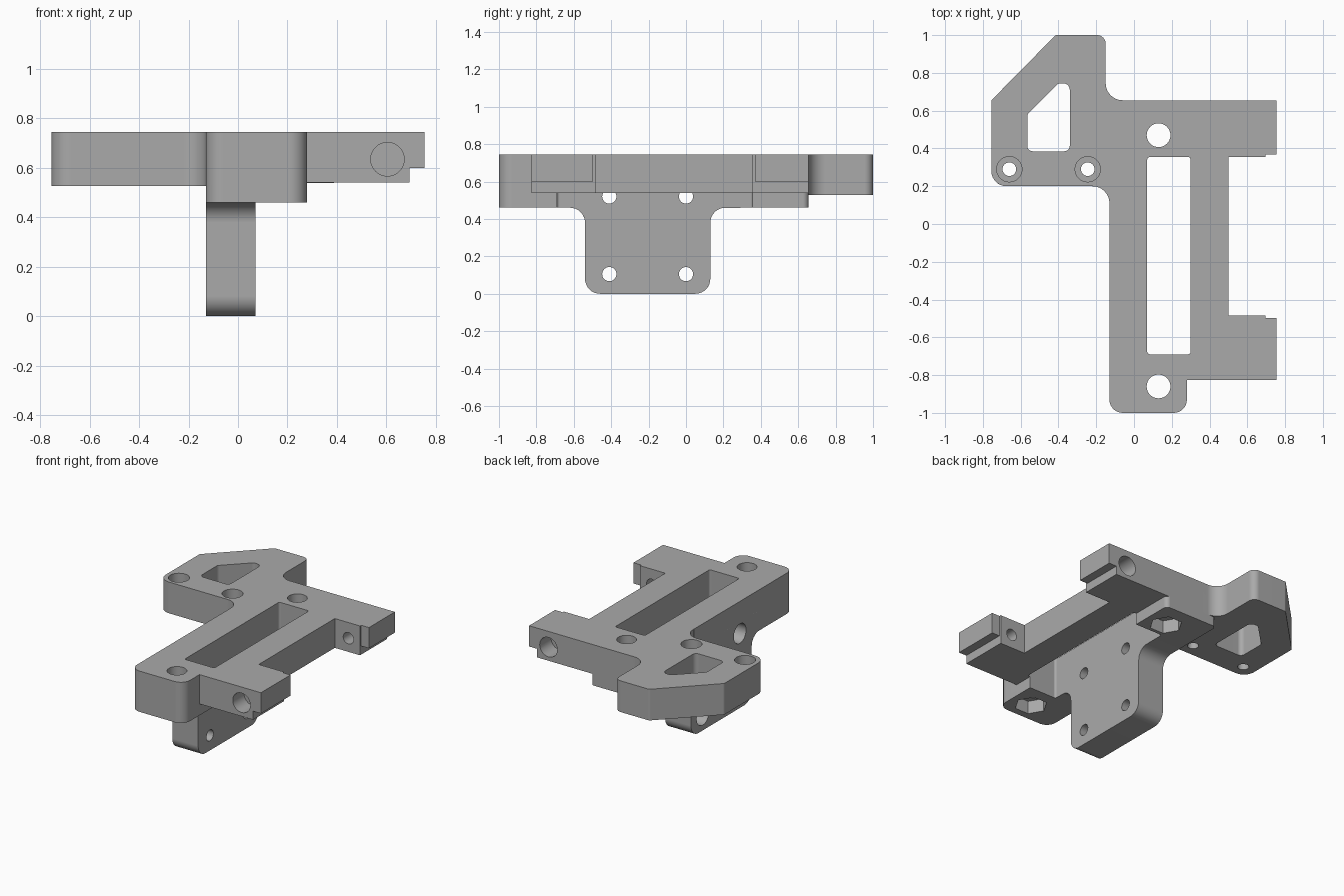
import bpy, bmesh, math
from mathutils import Vector, Matrix

if "Cube" in bpy.data.objects:
    bpy.data.objects.remove(bpy.data.objects["Cube"], do_unlink=True)

grey = bpy.data.materials.new("mid_grey")
grey.use_nodes = True
colour = (0.40, 0.40, 0.40, 1)
grey.diffuse_color = colour
grey.node_tree.nodes["Principled BSDF"].inputs["Base Color"].default_value = colour

TOP = 0.745


def rounded(points, steps=8):
    """Outline with each (x, y, radius) corner replaced by an arc."""
    out = []
    for i, (x, y, r) in enumerate(points):
        p = Vector((x, y))
        a = (Vector(points[i - 1][:2]) - p).normalized()
        b = (Vector(points[(i + 1) % len(points)][:2]) - p).normalized()
        if r == 0:
            out.append(p)
            continue
        half = a.angle(b) / 2
        centre = p + (a + b).normalized() * (r / math.sin(half))
        start = p + a * (r / math.tan(half)) - centre
        end = p + b * (r / math.tan(half)) - centre
        sweep = start.angle_signed(end)
        for k in range(steps + 1):
            t = -sweep * k / steps
            out.append(centre + Matrix.Rotation(t, 2) @ start)
    return out


def prism(name, outline, low, high, axis="z"):
    """Extrude an outline along z, x (outline in y, z) or y (outline in x, z)."""
    place = {"z": lambda u, v, w: (u, v, w),
             "x": lambda u, v, w: (w, u, v),
             "y": lambda u, v, w: (u, w, v)}[axis]
    bm = bmesh.new()
    face = bm.faces.new([bm.verts.new(place(p[0], p[1], low)) for p in outline])
    new = bmesh.ops.extrude_face_region(bm, geom=[face])["geom"]
    move = Vector(place(0, 0, high - low))
    bmesh.ops.translate(bm, vec=move, verts=[g for g in new if isinstance(g, bmesh.types.BMVert)])
    bmesh.ops.recalc_face_normals(bm, faces=bm.faces)
    mesh = bpy.data.meshes.new(name)
    bm.to_mesh(mesh)
    bm.free()
    mesh.materials.append(grey)
    obj = bpy.data.objects.new(name, mesh)
    bpy.context.collection.objects.link(obj)
    return obj


def box(u0, u1, v0, v1, r=0):
    return rounded([(u0, v0, r), (u1, v0, r), (u1, v1, r), (u0, v1, r)])


def circle(u, v, r, sides=32):
    return [(u + r * math.cos(math.tau * i / sides),
             v + r * math.sin(math.tau * i / sides)) for i in range(sides)]


def apply(obj, mod):
    bpy.context.view_layer.objects.active = obj
    bpy.ops.object.modifier_apply(modifier=mod.name)


def combine(obj, other, operation):
    mod = obj.modifiers.new("combine", "BOOLEAN")
    mod.object, mod.operation, mod.solver = other, operation, "EXACT"
    apply(obj, mod)
    bpy.data.objects.remove(other, do_unlink=True)


def cut(outline, low, high, axis="z"):
    combine(bracket, prism("cutter", outline, low, high, axis), "DIFFERENCE")


# Central body
bracket = prism("mounting_bracket", rounded([
    (-0.13, -1, 0.07), (0.28, -1, 0.07), (0.28, 0.655, 0.03), (-0.13, 0.655, 0.03)]), 0.46, TOP)

# Clipped-corner wing, blended into the body
wing = prism("wing", rounded([
    (-0.755, 0.2, 0.08), (-0.13, 0.2, 0.09), (-0.13, 0.1, 0), (0, 0.1, 0),
    (0, 0.655, 0), (-0.15, 0.655, 0.09), (-0.15, 1, 0.045), (-0.415, 1, 0.02),
    (-0.755, 0.655, 0.02)]), 0.527, TOP)

# Pair of side arms, longer than needed so their ends are cut square
arms = prism("arms", rounded([
    (0.1, -0.825, 0), (0.8, -0.825, 0), (0.8, -0.485, 0), (0.5, -0.485, 0),
    (0.5, 0.355, 0), (0.8, 0.355, 0), (0.8, 0.655, 0), (0.1, 0.655, 0)]), 0.54, TOP)

# Hanging plate
plate = prism("plate", rounded([
    (-0.54, 0, 0.08), (0.13, 0, 0.08), (0.13, 0.46, 0.08), (0.3, 0.46, 0),
    (0.3, 0.6, 0), (-0.7, 0.6, 0), (-0.7, 0.46, 0), (-0.54, 0.46, 0.08)]), -0.13, 0.07, "x")

for part in (wing, arms, plate):
    combine(bracket, part, "UNION")

# Softened outer edges
soft = bracket.modifiers.new("soft_edges", "BEVEL")
soft.width, soft.segments, soft.angle_limit = 0.009, 2, math.radians(50)
apply(bracket, soft)

# Long slot and wing window
cut(box(0.07, 0.3, -0.69, 0.355, 0.015), 0.3, 0.9)
cut(rounded([(-0.565, 0.385, 0.03), (-0.34, 0.385, 0.03), (-0.34, 0.745, 0.035),
             (-0.4, 0.745, 0.03), (-0.565, 0.58, 0.03)]), 0.4, 0.9)

# Square arm ends with stepped tips
cut(box(0.755, 0.9, -1.1, 1.1), 0.4, 0.9)
cut(box(0.695, 0.9, -1.1, 1.1), 0.4, 0.6)
cut(box(0.695, 0.9, -0.498, 0.368), 0.4, 0.9)

# Body bolt holes with hexagonal nut pockets underneath
for y in (-0.86, 0.47):
    cut(circle(0.13, y, 0.063), 0.3, 0.9)
    cut(circle(0.13, y, 0.105, 6), 0.3, 0.55)

# Wing screw holes with counterbores
for x in (-0.66, -0.245):
    cut(circle(x, 0.29, 0.036), 0.3, 0.9)
    cut(circle(x, 0.29, 0.067), 0.62, 0.9)

# Arm cross holes with counterbores on the outer ends
cut(circle(0.605, 0.635, 0.04), -1.1, 1.1, "y")
cut(circle(0.605, 0.635, 0.068), -1.1, -0.7, "y")
cut(circle(0.605, 0.635, 0.068), 0.53, 1.1, "y")

# Plate holes with counterbores on the wing side
for y in (-0.41, 0):
    for z in (0.105, 0.52):
        cut(circle(y, z, 0.038), -0.2, 0.1, "x")
        cut(circle(y, z, 0.068), -0.2, -0.03, "x")

# Smooth curves with crisp edges
bpy.ops.object.select_all(action="DESELECT")
bracket.select_set(True)
bpy.context.view_layer.objects.active = bracket
bpy.ops.object.shade_smooth_by_angle(angle=math.radians(35))
weighted = bracket.modifiers.new("weighted_normals", "WEIGHTED_NORMAL")
weighted.keep_sharp = True
